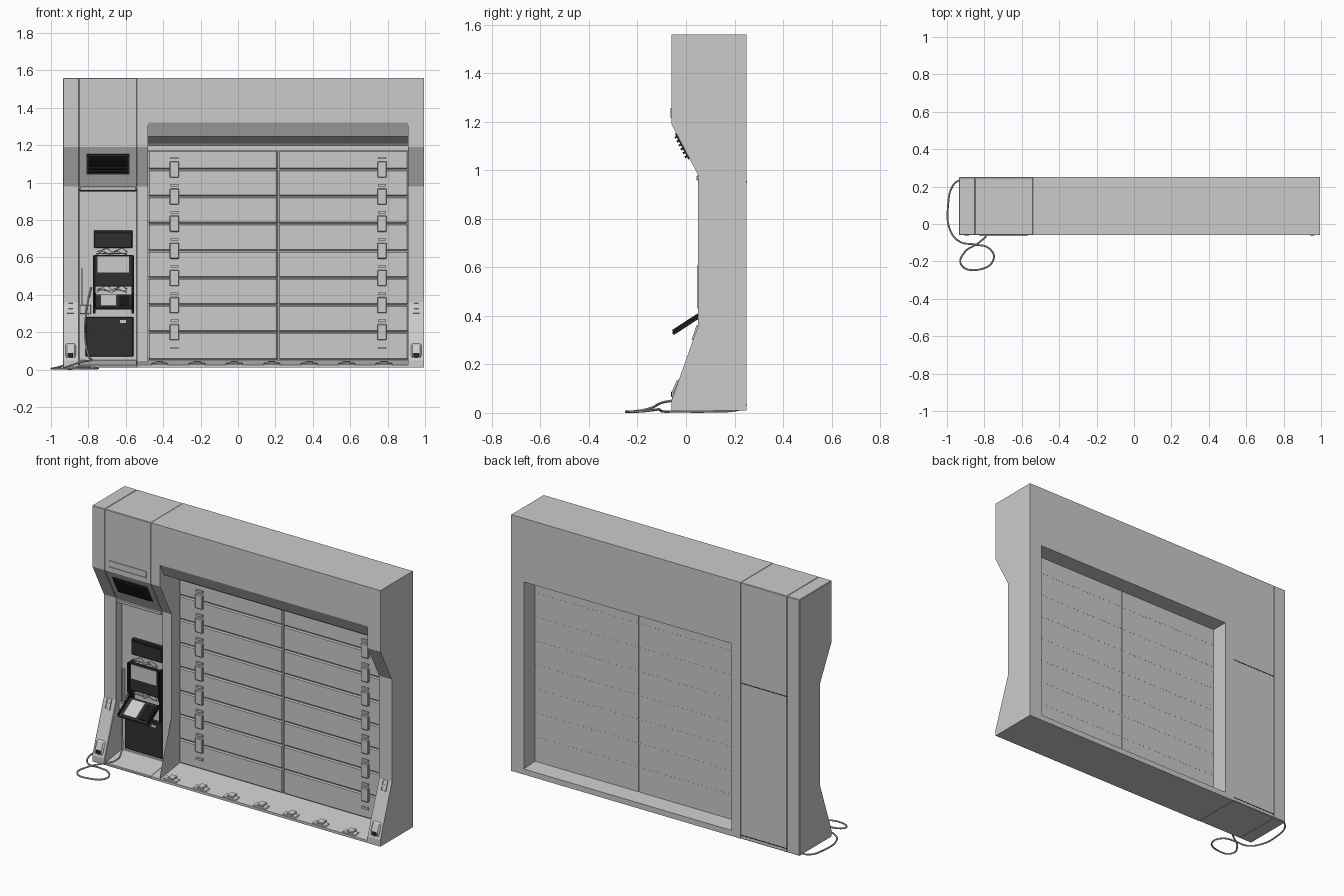
import bpy, bmesh
from math import radians, atan2
from mathutils import Matrix, Vector

if "Cube" in bpy.data.objects:
    bpy.data.objects.remove(bpy.data.objects["Cube"])

dark = bpy.data.materials.new("dark_plastic")
dark.diffuse_color = (0.03, 0.03, 0.03, 1)
dark.use_nodes = True
dark.node_tree.nodes["Principled BSDF"].inputs["Base Color"].default_value = dark.diffuse_color
black = bpy.data.materials.new("black_trim")
black.diffuse_color = (0.01, 0.01, 0.01, 1)
black.use_nodes = True
black.node_tree.nodes["Principled BSDF"].inputs["Base Color"].default_value = black.diffuse_color


def finish(bm, name, mat=None, bevel=0):
    bmesh.ops.recalc_face_normals(bm, faces=bm.faces[:])
    me = bpy.data.meshes.new(name)
    bm.to_mesh(me)
    bm.free()
    ob = bpy.data.objects.new(name, me)
    bpy.context.collection.objects.link(ob)
    if mat:
        me.materials.append(mat)
    if bevel:
        b = ob.modifiers.new("bevel", 'BEVEL')
        b.width, b.segments, b.limit_method = bevel, 1, 'ANGLE'
    return ob


def extrude(name, profile, x0, x1, mat=None, bevel=0):
    """Side profile (y, z) swept along x."""
    bm = bmesh.new()
    f = bm.faces.new([bm.verts.new((x0, y, z)) for y, z in profile])
    r = bmesh.ops.extrude_face_region(bm, geom=[f])
    vs = [v for v in r["geom"] if isinstance(v, bmesh.types.BMVert)]
    bmesh.ops.translate(bm, verts=vs, vec=(x1 - x0, 0, 0))
    return finish(bm, name, mat, bevel)


def box(name, x, y, z, mat=None, bevel=0, at=(0, 0, 0), tilt=0):
    """Box from (min, max) ranges in a frame placed at 'at' and tilted about x."""
    lo, hi = Vector((x[0], y[0], z[0])), Vector((x[1], y[1], z[1]))
    m = Matrix.Translation(at) @ Matrix.Rotation(tilt, 4, 'X')
    m = m @ Matrix.Translation((lo + hi) / 2) @ Matrix.Diagonal((*(hi - lo), 1))
    bm = bmesh.new()
    bmesh.ops.create_cube(bm, size=1, matrix=m)
    return finish(bm, name, mat, bevel)


def cut(ob, cutter):
    m = ob.modifiers.new("cut", 'BOOLEAN')
    m.operation, m.solver, m.object = 'DIFFERENCE', 'EXACT', cutter
    bpy.context.view_layer.objects.active = ob
    bpy.ops.object.modifier_apply(modifier=m.name)
    bpy.data.objects.remove(cutter)


def cable(name, pts, r):
    cu = bpy.data.curves.new(name, 'CURVE')
    cu.dimensions, cu.bevel_depth, cu.bevel_resolution = '3D', r, 2
    cu.resolution_u, cu.use_fill_caps = 8, True
    s = cu.splines.new('BEZIER')
    s.bezier_points.add(len(pts) - 1)
    for p, co in zip(s.bezier_points, pts):
        p.co = co
        p.handle_left_type = p.handle_right_type = 'AUTO'
    ob = bpy.data.objects.new(name, cu)
    bpy.context.collection.objects.link(ob)
    bpy.ops.object.select_all(action='DESELECT')
    ob.select_set(True)
    bpy.context.view_layer.objects.active = ob
    bpy.ops.object.convert(target='MESH')
    bpy.ops.object.shade_smooth_by_angle()


# Main walls: waisted side profile, with the door opening cut through
wall = [(0.25, 0.01), (0.25, 1.56), (-0.06, 1.56), (-0.06, 1.19),
        (0.05, 0.98), (0.05, 0.36), (-0.06, 0.05), (-0.06, 0.01)]
extrude("left_pillar", wall, -0.935, -0.85, bevel=0.003)
frame = extrude("door_frame", wall, -0.54, 0.995)
cut(frame, extrude("opening", [(-0.1, 0.02), (-0.06, 0.025), (0.13, 0.052), (0.3, 0.04),
                               (0.3, 1.175), (0.13, 1.175), (0.1, 1.21), (-0.02, 1.245),
                               (-0.1, 1.397)], -0.48, 0.91))
cut(frame, extrude("jamb_foot", [(-0.1, 0.02), (-0.06, 0.025), (0.05, 0.041),
                                 (0.05, 0.36), (-0.1, 0.36)], -0.6, -0.48))

# Terminal module between pillar and door, recessed below the vent slope
extrude("terminal_module", [(0.25, 0.01), (0.25, 1.56), (-0.06, 1.56), (-0.06, 1.19),
                            (0.05, 0.98), (0.05, 0.965), (0.10, 0.955), (0.10, 0.048),
                            (-0.06, 0.025), (-0.06, 0.01)], -0.85, -0.54, bevel=0.003)
box("module_shelf_lip", (-0.845, -0.545), (0.043, 0.10), (0.958, 0.978), bevel=0.003)
for z in (0.03, 0.95):
    box("back_panel_seam", (-0.85, -0.54), (0.248, 0.2512), (z, z + 0.005), dark)

# Folding door: two leaves of slats with a thin backing
edges = [1.175] + [1.07 - 0.145 * i for i in range(7)] + [0.052]
for x0, x1 in ((-0.48, 0.213), (0.217, 0.91)):
    box("door_backing", (x0, x1), (0.135, 0.145), (0.045, 1.18))
    for top, bot in zip(edges, edges[1:]):
        box("door_slat", (x0, x1), (0.122, 0.138), (bot + 0.002, top - 0.002), bevel=0.006)
for z in edges[1:-1]:
    box("back_slat_seam", (-0.48, 0.91), (0.144, 0.1455), (z - 0.001, z + 0.001))
    for x in (-0.34, 0.77):
        box("hinge_plate", (x - 0.025, x + 0.025), (0.108, 0.13), (z - 0.043, z + 0.043), bevel=0.004)
        for dz in (-0.09, 0.055):
            box("hinge_tab", (x - 0.022, x + 0.022), (0.112, 0.13), (z + dz, z + dz + 0.012))
box("door_top_rail", (-0.48, 0.91), (0.11, 0.14), (1.168, 1.21))

# Sill locks along the ramp
ramp = atan2(0.027, 0.19)
for i in range(7):
    x, at = -0.42 + 0.2 * i, (0, -0.035, 0.0285)
    box("sill_lock_base", (x - 0.045, x + 0.045), (-0.02, 0.02), (-0.005, 0.006), bevel=0.004, at=at, tilt=ramp)
    box("sill_lock_hook", (x - 0.02, x + 0.02), (-0.012, 0.03), (0, 0.015), bevel=0.004, at=at, tilt=ramp)

# Foot anchors and lashing slots on the sloped pillar feet
foot = -atan2(0.11, 0.31)
for x in (-0.895, 0.953):
    anchor = extrude("foot_anchor", [(-0.058, 0.055), (-0.058, 0.09), (-0.035, 0.14),
                                     (0.0, 0.14), (0.0, 0.055)], x - 0.028, x + 0.028, bevel=0.008)
    box("foot_anchor_eye", (x - 0.014, x + 0.014), (-0.061, -0.04), (0.065, 0.088), dark, bevel=0.003)
    for s in (-1, 1):
        box("lashing_slot_side", sorted((x + s * 0.012, x + s * 0.018)), (-0.006, 0.004), (-0.032, 0.032),
            at=(0, 0.039, 0.33), tilt=foot)
        box("lashing_slot_end", (x - 0.018, x + 0.018), (-0.006, 0.004), sorted((s * 0.026, s * 0.032)),
            at=(0, 0.039, 0.33), tilt=foot)
    box("lashing_bar", (x - 0.012, x + 0.012), (-0.004, 0.004), (-0.006, 0.006), at=(0, 0.039, 0.33), tilt=foot)

# Upper light slot and sloped vent
for z in (1.215, 1.252):
    box("light_slot_trim", (-0.825, -0.57), (-0.064, -0.05), (z, z + 0.005))
for x in (-0.825, -0.575):
    box("light_slot_trim_end", (x, x + 0.005), (-0.064, -0.05), (1.215, 1.257))
slope, vent = atan2(0.11, 0.21), (0, -0.013, 1.10)
box("vent_plate", (-0.81, -0.58), (-0.006, 0.005), (-0.06, 0.06), dark, at=vent, tilt=slope)
for i in range(6):
    z = -0.045 + 0.018 * i
    box("vent_slat", (-0.80, -0.59), (-0.014, 0.0), (z - 0.004, z + 0.004), black, at=vent, tilt=slope)

# Terminal: monitors, support posts, tilted keyboard tray, lower cabinet
box("upper_monitor", (-0.77, -0.565), (0.078, 0.105), (0.65, 0.745), dark, bevel=0.004)
box("upper_monitor_rim", (-0.76, -0.575), (0.075, 0.08), (0.728, 0.736), black)
box("main_monitor", (-0.77, -0.562), (0.055, 0.075), (0.445, 0.612), dark, bevel=0.003)
box("main_screen", (-0.75, -0.582), (0.05, 0.06), (0.52, 0.605))
box("monitor_mount", (-0.73, -0.60), (0.07, 0.105), (0.46, 0.58), dark)
for x in (-0.775, -0.57):
    box("support_post", (x, x + 0.013), (0.047, 0.10), (0.43, 0.61), black)
    box("tray_post", (x, x + 0.013), (0.06, 0.10), (0.30, 0.43), black)
tray, pitch = (0, 0.0, 0.362), radians(33)
box("keyboard_tray", (-0.77, -0.56), (-0.066, 0.07), (-0.007, 0.005), dark, bevel=0.003, at=tray, tilt=pitch)
box("keyboard", (-0.735, -0.65), (-0.05, 0.055), (0.004, 0.010), at=tray, tilt=pitch)
box("keypad", (-0.635, -0.58), (-0.05, 0.055), (0.004, 0.009), black, at=tray, tilt=pitch)
for s in (-0.768, -0.570):
    box("tray_rail", (s, s + 0.008), (-0.06, 0.065), (0.004, 0.014), black, at=tray, tilt=pitch)
box("lower_cabinet", (-0.815, -0.56), (0.078, 0.105), (0.07, 0.282), dark, bevel=0.004)
box("cabinet_tag", (-0.63, -0.60), (0.075, 0.08), (0.25, 0.264))
box("junction_box", (-0.848, -0.785), (0.07, 0.105), (0.298, 0.345), bevel=0.003)
box("side_conduit", (-0.836, -0.828), (0.08, 0.102), (0.34, 0.54))

# Loose wiring between the monitors, and the long power cable on the floor
for z in (0.43, 0.63):
    for k in range(3):
        cable("wiring", [(-0.755 + 0.027 * i, 0.075 - 0.008 * (i % 2),
                          z + 0.008 * (k - 1) + 0.009 * ((i * (k + 2)) % 3 - 1)) for i in range(7)], 0.002)
cable("power_cable", [(-0.925, 0.24, 0.025), (-0.965, 0.21, 0.012), (-0.994, 0.10, 0.006),
                      (-0.98, -0.04, 0.006), (-0.93, -0.095, 0.006), (-0.85, -0.11, 0.014),
                      (-0.775, -0.13, 0.012), (-0.75, -0.185, 0.006), (-0.83, -0.244, 0.006),
                      (-0.925, -0.215, 0.006), (-0.905, -0.15, 0.018), (-0.83, -0.10, 0.042),
                      (-0.785, -0.05, 0.052), (-0.80, 0.03, 0.075), (-0.818, 0.06, 0.18),
                      (-0.81, 0.06, 0.32), (-0.785, 0.085, 0.44)], 0.005)
